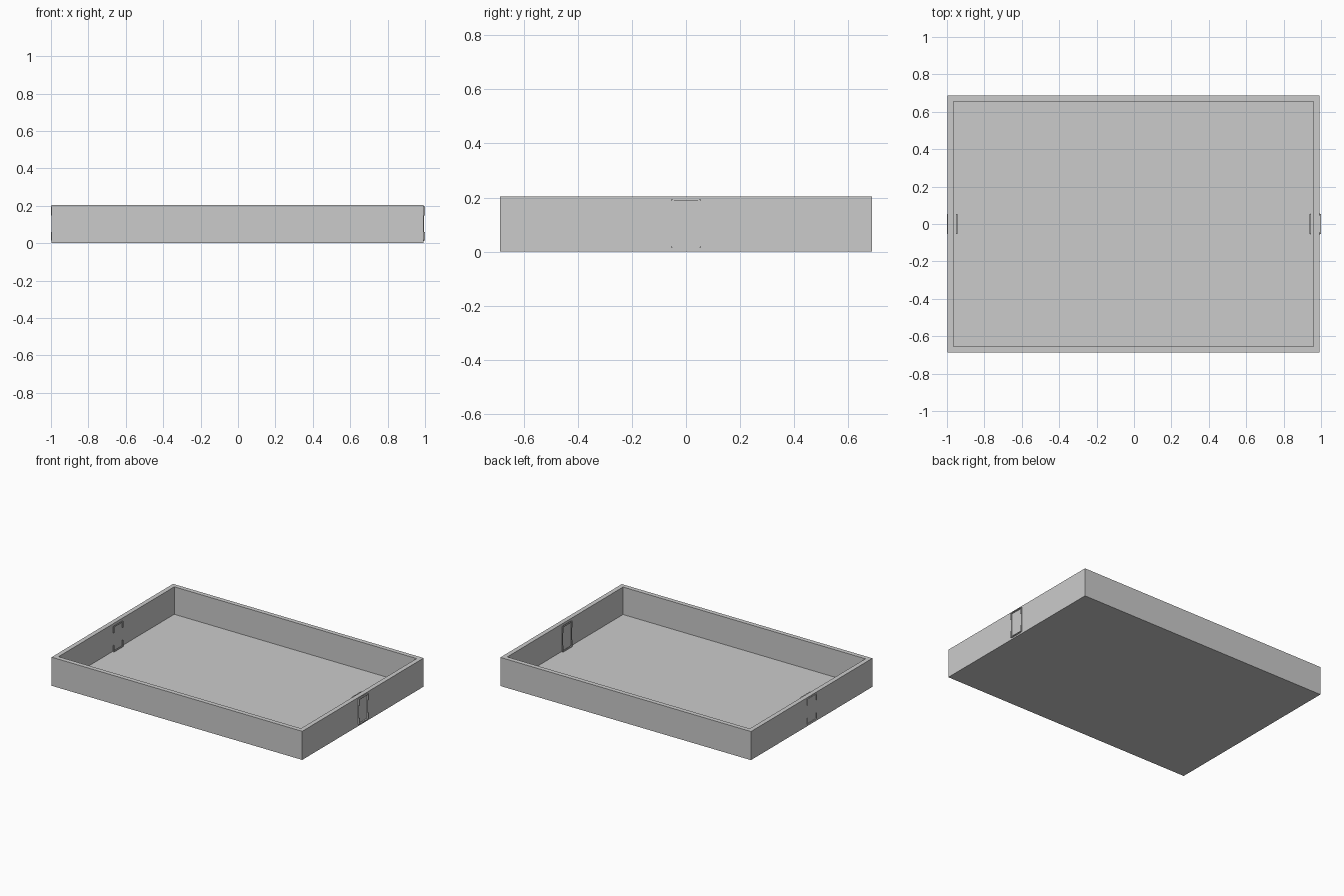
import bpy, bmesh, math

if "Cube" in bpy.data.objects:
    bpy.data.objects.remove(bpy.data.objects["Cube"])

X0, X1, Y, H = -0.997, 0.991, 0.688, 0.205   # outer tray extents
T, FLOOR = 0.046, 0.008                      # wall and floor thickness
ZC = 0.104                                   # handle frame centre height


def new_object(name, bm):
    bmesh.ops.recalc_face_normals(bm, faces=bm.faces)
    mesh = bpy.data.meshes.new(name)
    bm.to_mesh(mesh)
    bm.free()
    obj = bpy.data.objects.new(name, mesh)
    bpy.context.collection.objects.link(obj)
    return obj


def rounded_rect(hy, hz, r, n=4):
    pts = []
    for q, (sy, sz) in enumerate([(1, 1), (-1, 1), (-1, -1), (1, -1)]):
        for i in range(n + 1):
            a = math.pi / 2 * (q + i / n)
            pts.append((sy * (hy - r) + r * math.cos(a),
                        ZC + sz * (hz - r) + r * math.sin(a)))
    return pts


def band(name, x0, x1, outer, inner, closed):
    """Solid strip between two outlines in the YZ plane."""
    bm = bmesh.new()
    rows = [[bm.verts.new((x, *p)) for p in line]
            for x, line in ((x0, outer), (x1, outer), (x1, inner), (x0, inner))]
    n = len(outer)
    for i in range(n if closed else n - 1):
        j = (i + 1) % n
        for k in range(4):
            a, b = rows[k], rows[(k + 1) % 4]
            bm.faces.new((a[i], a[j], b[j], b[i]))
    if not closed:
        bm.faces.new([r[0] for r in rows])
        bm.faces.new([r[-1] for r in rows])
    return new_object(name, bm)


# Tray: box with its top inset and pushed down
bm = bmesh.new()
bmesh.ops.create_cube(bm, size=1)
for v in bm.verts:
    v.co = (X1 if v.co.x > 0 else X0, math.copysign(Y, v.co.y),
            H if v.co.z > 0 else 0)
bm.normal_update()
top = max(bm.faces, key=lambda f: f.calc_center_median().z)
bmesh.ops.inset_region(bm, faces=[top], thickness=T)
ext = bmesh.ops.extrude_discrete_faces(bm, faces=[top])
bmesh.ops.translate(bm, verts=ext["faces"][0].verts, vec=(0, 0, FLOOR - H))
new_object("tray", bm)


# Handle frames on both faces of each short wall
def handle_frame(name, x, direction, depth, ring=True):
    back = x - direction * 0.002
    if ring:
        band(name + "_rim", back, x + direction * depth * 0.4,
             rounded_rect(0.055, 0.093, 0.012),
             rounded_rect(0.047, 0.085, 0.006), True)
    for s, end in ((1, "upper"), (-1, "lower")):
        z = lambda d: ZC + s * d
        outer = [(-0.053, z(0.045)), (-0.053, z(0.091)),
                 (0.053, z(0.091)), (0.053, z(0.045))]
        inner = [(-0.048, z(0.045)), (-0.048, z(0.086)),
                 (0.048, z(0.086)), (0.048, z(0.045))]
        band(f"{name}_{end}_bracket", back, x + direction * depth,
             outer, inner, False)


handle_frame("right_outer_handle", X1, 1, 0.009)
handle_frame("right_inner_handle", X1 - T, -1, 0.006)
handle_frame("left_outer_handle", X0, -1, 0.003)
handle_frame("left_inner_handle", X0 + T, 1, 0.006, ring=False)
